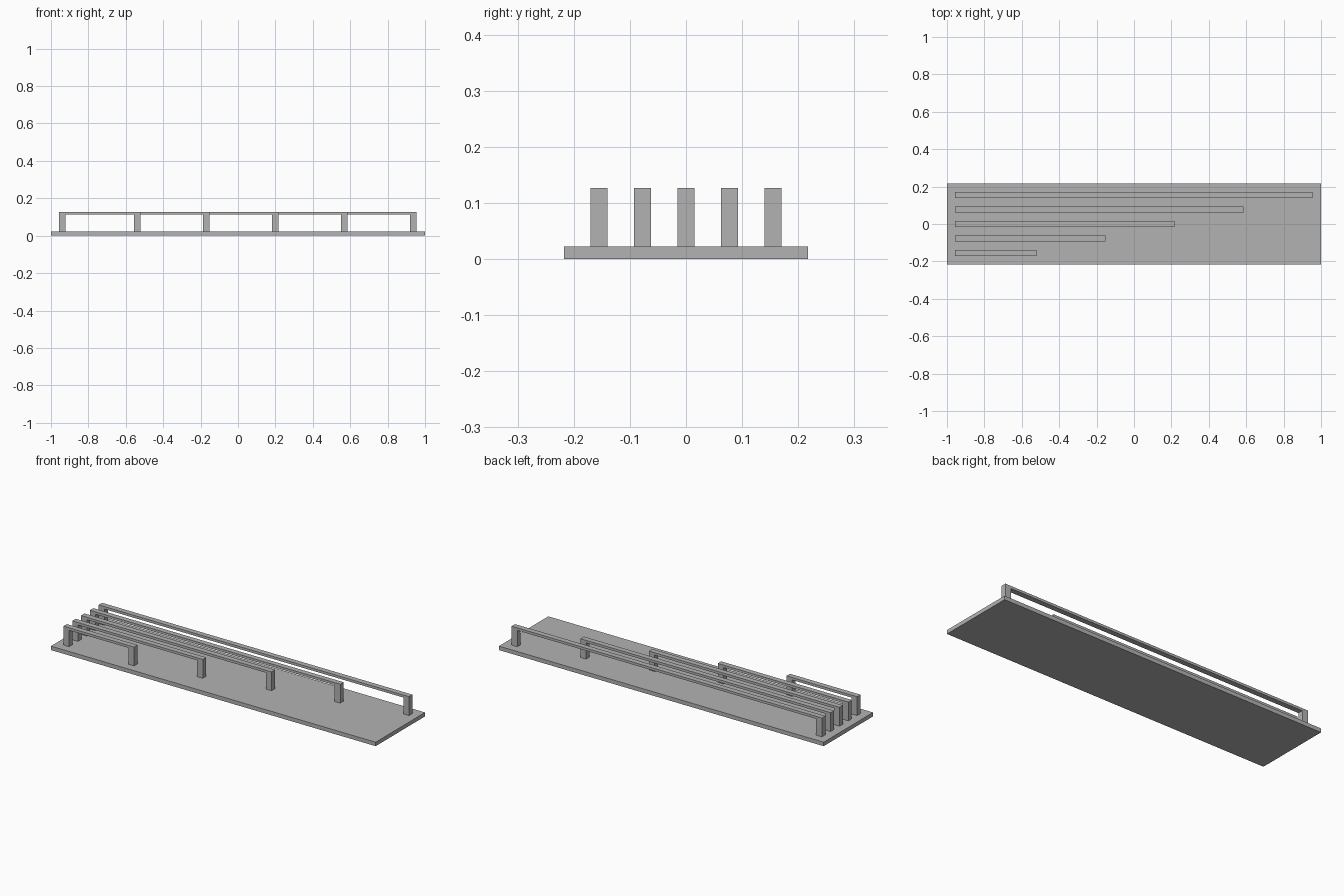
import bpy
import bmesh

cube = bpy.data.objects.get("Cube")
if cube:
    bpy.data.objects.remove(cube, do_unlink=True)

GREY = (0.45, 0.45, 0.45, 1.0)
grey = bpy.data.materials.new("plain_grey")
grey.use_nodes = True
grey.diffuse_color = GREY
grey.node_tree.nodes["Principled BSDF"].inputs["Base Color"].default_value = GREY


def extrude_profile(name, profile, y, depth):
    """Extrude an (x, z) outline along y, centred on the given y."""
    bm = bmesh.new()
    face = bm.faces.new([bm.verts.new((px, y - depth / 2, pz)) for px, pz in profile])
    result = bmesh.ops.extrude_face_region(bm, geom=[face])
    moved = [v for v in result["geom"] if isinstance(v, bmesh.types.BMVert)]
    bmesh.ops.translate(bm, verts=moved, vec=(0, depth, 0))
    bmesh.ops.recalc_face_normals(bm, faces=bm.faces)
    mesh = bpy.data.meshes.new(name)
    bm.to_mesh(mesh)
    bm.free()
    mesh.materials.append(grey)
    obj = bpy.data.objects.new(name, mesh)
    bpy.context.collection.objects.link(obj)
    return obj


# Base plate
PLATE_TOP = 0.022
extrude_profile("base_plate", [(-1, 0), (1, 0), (1, PLATE_TOP), (-1, PLATE_TOP)], 0, 0.434)

# Five bridge-shaped rails, each longer than the one in front of it
LEFT, FIRST_END, STEP = -0.956, -0.521, 0.369
POST, TOP, BAR, WIDTH, PITCH = 0.035, 0.127, 0.014, 0.03, 0.0775
for i in range(5):
    end = FIRST_END + i * STEP
    under = TOP - BAR
    outline = [
        (LEFT, PLATE_TOP), (LEFT, TOP), (end, TOP), (end, PLATE_TOP),
        (end - POST, PLATE_TOP), (end - POST, under),
        (LEFT + POST, under), (LEFT + POST, PLATE_TOP),
    ]
    extrude_profile(f"rail_{i + 1}", outline, (i - 2) * PITCH, WIDTH)
